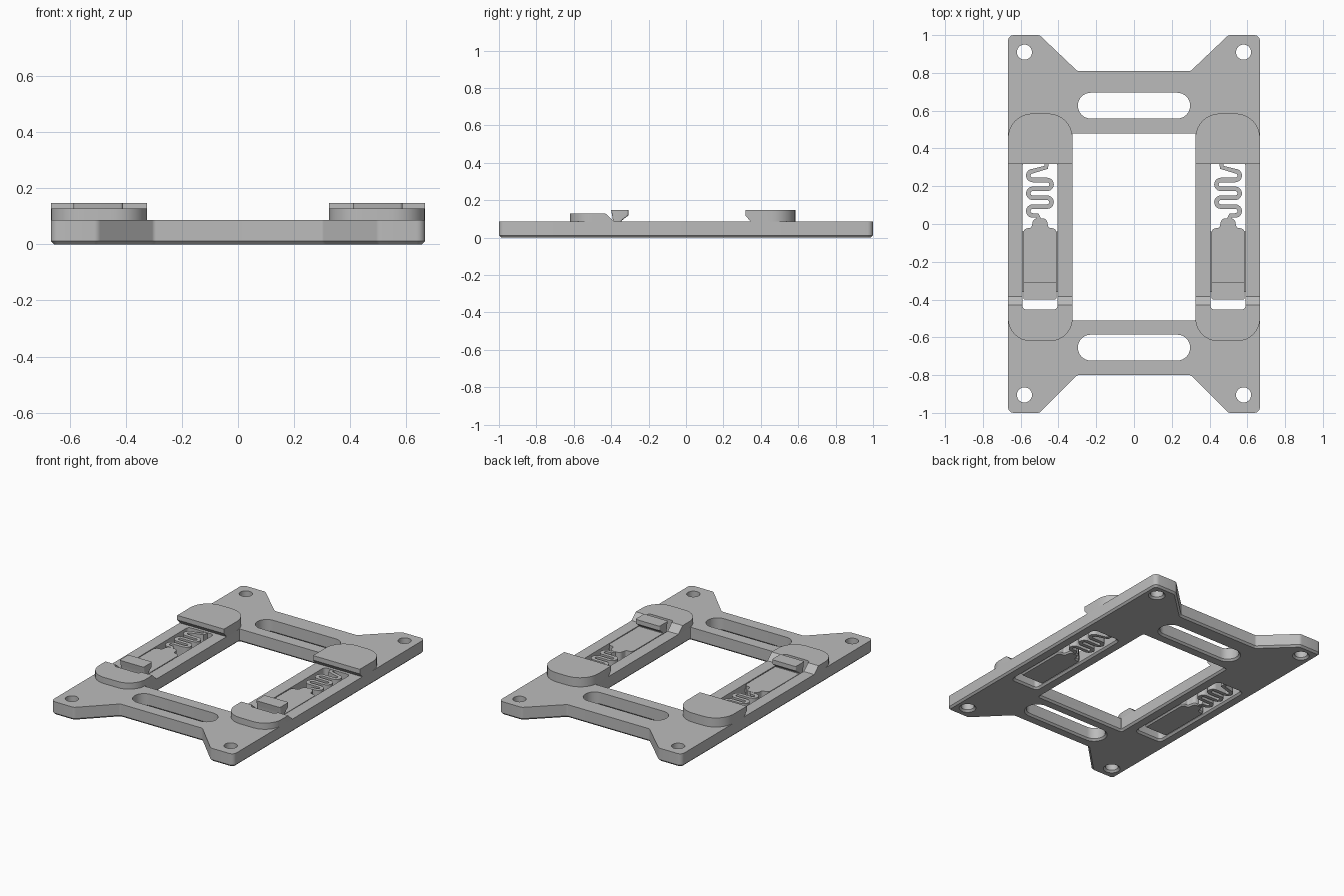
import bpy, bmesh, math
from mathutils import Vector

if "Cube" in bpy.data.objects:
    bpy.data.objects.remove(bpy.data.objects["Cube"])

grey = bpy.data.materials.new("plain grey")
grey.use_nodes = True
grey.diffuse_color = (0.5, 0.5, 0.5, 1)
grey.node_tree.nodes["Principled BSDF"].inputs["Base Color"].default_value = (0.5, 0.5, 0.5, 1)

TOP = 0.087       # plate height
CHAMFER = 0.012   # bottom edge chamfer
built = []


def rounded(corners, radii, steps=8):
    """Counter-clockwise polygon with a circular arc at each corner."""
    if not isinstance(radii, (list, tuple)):
        radii = [radii] * len(corners)
    pts, n = [], len(corners)
    for i, r in enumerate(radii):
        p = Vector(corners[i])
        if r == 0:
            pts.append(p)
            continue
        a = (Vector(corners[i - 1]) - p).normalized()
        b = (Vector(corners[(i + 1) % n]) - p).normalized()
        half = a.angle(b) / 2
        centre = p + (a + b).normalized() * (r / math.sin(half))
        start = p + a * (r / math.tan(half)) - centre
        end = p + b * (r / math.tan(half)) - centre
        a0 = math.atan2(start.y, start.x)
        sweep = (math.atan2(end.y, end.x) - a0 + math.pi) % math.tau - math.pi
        for k in range(steps + 1):
            t = a0 + sweep * k / steps
            pts.append(centre + Vector((math.cos(t), math.sin(t))) * r)
    return pts


def rect(x0, x1, y0, y1, radii=0):
    x0, x1 = sorted((x0, x1))
    return rounded([(x0, y0), (x1, y0), (x1, y1), (x0, y1)], radii)


def offset(pts, d):
    """Grow a counter-clockwise polygon by d."""
    out = []
    for i, p in enumerate(pts):
        u = (p - pts[i - 1]).normalized()
        v = (pts[(i + 1) % len(pts)] - p).normalized()
        m = Vector((u.y + v.y, -u.x - v.x)).normalized()
        out.append(p + m * (d / max(0.3, m.dot(Vector((u.y, -u.x))))))
    return out


def loft(name, rings):
    """Closed solid through (outline, height) rings of equal length."""
    bm = bmesh.new()
    loops = [[bm.verts.new((p.x, p.y, z)) for p in pts] for pts, z in rings]
    n = len(loops[0])
    for lo, hi in zip(loops, loops[1:]):
        for i in range(n):
            j = (i + 1) % n
            bm.faces.new((lo[i], lo[j], hi[j], hi[i]))
    bm.faces.new(loops[0][::-1])
    bm.faces.new(loops[-1])
    return finish(name, bm)


def finish(name, bm):
    bmesh.ops.recalc_face_normals(bm, faces=bm.faces)
    mesh = bpy.data.meshes.new(name)
    bm.to_mesh(mesh)
    bm.free()
    mesh.materials.append(grey)
    ob = bpy.data.objects.new(name, mesh)
    bpy.context.collection.objects.link(ob)
    built.append(ob)
    return ob


def bake(ob):
    """Replace the mesh by its modified result."""
    deps = bpy.context.evaluated_depsgraph_get()
    mesh = bpy.data.meshes.new_from_object(ob.evaluated_get(deps))
    ob.modifiers.clear()
    ob.data = mesh


def cut(ob, outlines):
    """Cut through-holes with flared bottom edges."""
    cutters = []
    for pts in outlines:
        c = loft("cutter", [(offset(pts, 2 * CHAMFER), -CHAMFER), (pts, CHAMFER), (pts, 0.3)])
        c.hide_render = True
        mod = ob.modifiers.new("cut", "BOOLEAN")
        mod.object, mod.solver = c, "EXACT"
        cutters.append(c)
    bake(ob)
    for c in cutters:
        built.remove(c)
        bpy.data.objects.remove(c)


# Base plate with flared feet
right = [(0.30, -0.80), (0.50, -1), (0.667, -1), (0.667, 1), (0.50, 1), (0.30, 0.81)]
corners = right + [(-x, y) for x, y in reversed(right)]
outline = rounded(corners, [0.02, 0.03, 0.03, 0.03, 0.03, 0.02] * 2, 5)
plate = loft("base_plate", [(offset(outline, -CHAMFER), 0), (outline, CHAMFER), (outline, TOP)])

# Window, strap slots, screw holes and latch openings
holes = [rect(-0.325, 0.325, -0.51, 0.48, 0.004),
         rect(-0.297, 0.297, 0.558, 0.695, 0.068),
         rect(-0.297, 0.297, -0.723, -0.586, 0.068)]
for s in (1, -1):
    holes.append(rect(s * 0.404, s * 0.591, -0.453, 0.325, 0.022))
    for y in (-0.905, 0.91):
        holes.append(rect(s * 0.58 - 0.04, s * 0.58 + 0.04, y - 0.04, y + 0.04, 0.0399))
cut(plate, holes)

for s, side in ((1, "left"), (-1, "right")):
    # Front pad with a ramp, notched by the latch opening
    low, high = ([rect(s * 0.325, s * 0.667, -0.62, y, [0.12, 0.12, 0, 0]) for y in (-0.385, -0.43)])
    pad = loft(side + "_front_pad", [(low, TOP), (high, 0.128)])
    cut(pad, [rect(s * 0.404, s * 0.591, -0.453, 0.325, 0.022)])

    # Back pad with an undercut lip
    rings = [(rect(s * 0.325, s * 0.667, y, 0.585, [0, 0, 0.13, 0.13]), z)
             for y, z in ((0.345, TOP), (0.318, 0.117), (0.318, 0.147))]
    loft(side + "_back_pad", rings)

    # Sliding latch body with shoulders and neck
    half = [(0.088, -0.39), (0.088, -0.022), (0.045, -0.022), (0.035, 0.03)]
    body = [(s * 0.498 + x, y) for x, y in half] + [(s * 0.498 - x, y) for x, y in reversed(half)]
    shape = rounded(body, [0.015, 0.025, 0.015, 0.025] + [0.025, 0.015, 0.025, 0.015], 5)
    loft(side + "_latch", [(offset(shape, -0.008), 0.004), (shape, 0.014), (shape, TOP - 0.001)])

    # Side tongue that runs in the rail
    loft(side + "_tongue", [(rect(s * 0.398, s * 0.597, -0.36, -0.04), z) for z in (0.03, 0.055)])

    # Latch hook with an undercut lip
    rings = [(rect(s * 0.410, s * 0.586, y0, y1, 0.01), z) for y0, y1, z in
             ((-0.39, -0.345, 0.08), (-0.39, -0.345, 0.09), (-0.395, -0.308, 0.118), (-0.40, -0.308, 0.147))]
    loft(side + "_hook", rings)

    # Serpentine spring: a wavy wall given thickness
    pitch, path = 0.047, [Vector((0.46, 0.34)), Vector((0.465, 0.30))]
    for row in range(5):
        turn = 1 if row % 2 == 0 else -1
        for k in range(13):
            a = math.pi * (0.5 - k / 12)
            path.append(Vector((0.498 + turn * (0.038 + math.cos(a) * pitch / 2),
                                0.28 - pitch * (row + 0.5) + math.sin(a) * pitch / 2)))
    path += [Vector((0.512, 0.28 - 5 * pitch)), Vector((0.498, 0.015))]
    bm = bmesh.new()
    columns = [[bm.verts.new((s * p.x, p.y, z)) for z in (0.008, TOP - 0.002)] for p in path]
    for a, b in zip(columns, columns[1:]):
        bm.faces.new((a[0], b[0], b[1], a[1]))
    spring = finish(side + "_spring", bm)
    mod = spring.modifiers.new("thickness", "SOLIDIFY")
    mod.thickness, mod.offset = 0.024, 0
    bake(spring)

# Smooth the round walls, keep the edges sharp
bpy.ops.object.select_all(action="DESELECT")
for ob in built:
    ob.select_set(True)
bpy.context.view_layer.objects.active = plate
bpy.ops.object.shade_smooth_by_angle(angle=math.radians(30))
